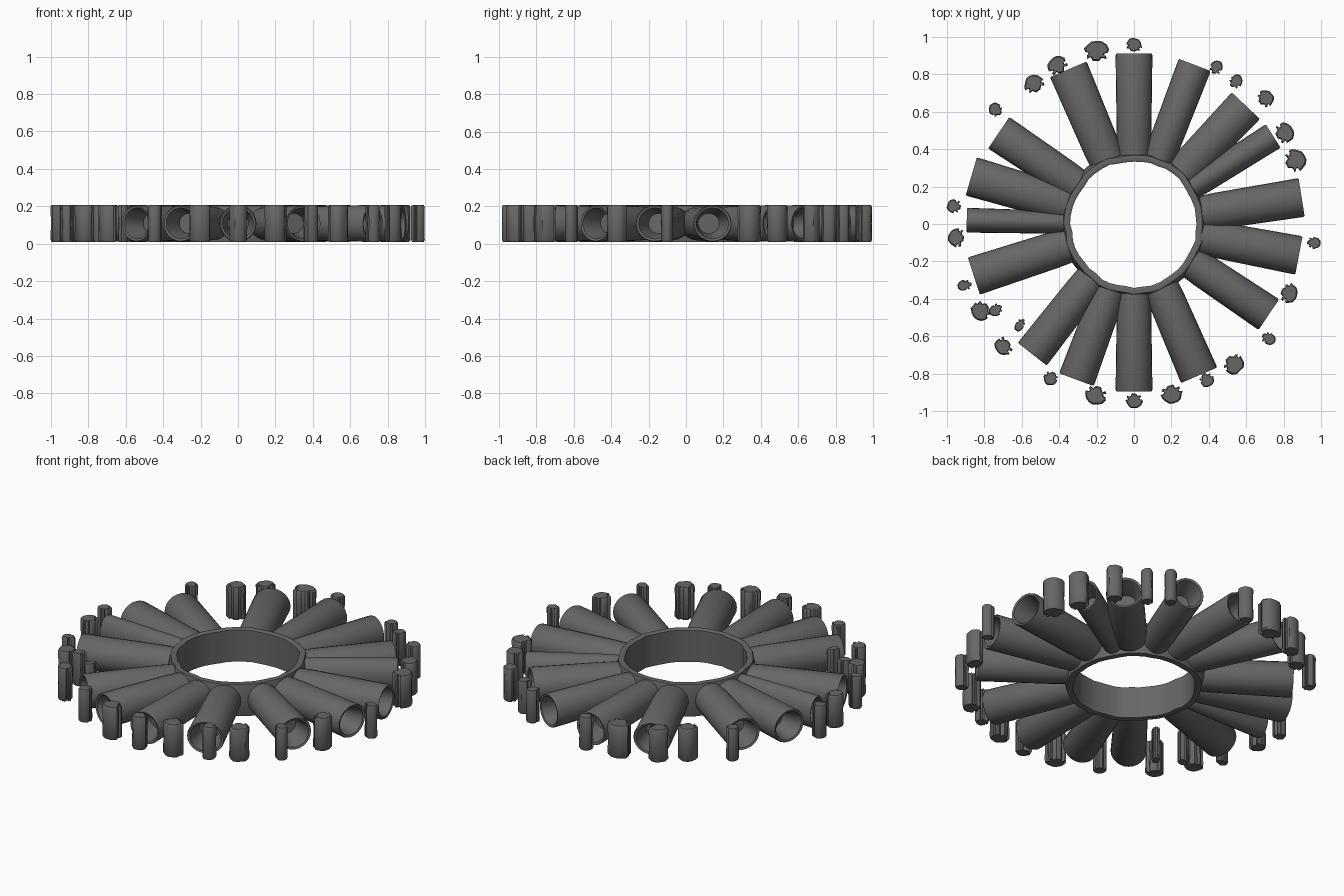
import bpy, bmesh, math, random
from mathutils import Vector

if "Cube" in bpy.data.objects:
    bpy.data.objects.remove(bpy.data.objects["Cube"])

random.seed(4)
Z0, Z1 = 0.01, 0.207
ZM, H = (Z0 + Z1) / 2, (Z1 - Z0) / 2

grey = bpy.data.materials.new("warm dark grey")
grey.diffuse_color = (0.14, 0.135, 0.13, 1)
grey.use_nodes = True
grey.node_tree.nodes["Principled BSDF"].inputs["Base Color"].default_value = grey.diffuse_color


def finish(name, bm, angle=40):
    bmesh.ops.recalc_face_normals(bm, faces=bm.faces)
    me = bpy.data.meshes.new(name)
    bm.to_mesh(me)
    bm.free()
    me.materials.append(grey)
    ob = bpy.data.objects.new(name, me)
    bpy.context.collection.objects.link(ob)
    bpy.ops.object.select_all(action='DESELECT')
    ob.select_set(True)
    bpy.context.view_layer.objects.active = ob
    bpy.ops.object.shade_smooth_by_angle(angle=math.radians(angle))
    return ob


def loft(bm, rings, close=False):
    n = len(rings[0])
    pairs = list(zip(rings, rings[1:])) + ([(rings[-1], rings[0])] if close else [])
    for a, b in pairs:
        for i in range(n):
            j = (i + 1) % n
            bm.faces.new((a[i], a[j], b[j], b[i]))


# central ring, slightly uneven wall
bm = bmesh.new()
N = 48
inner = [0.337 + random.uniform(-0.006, 0.006) for _ in range(N)]
rings = []
for out, z in ((0, Z0), (0, Z1 - 0.006), (0.010, Z1), (0.034, Z1 - 0.004),
               (0.055, ZM), (0.034, Z0)):
    rings.append([bm.verts.new(((r + out) * math.cos(i * math.tau / N),
                                (r + out) * math.sin(i * math.tau / N), z))
                  for i, r in enumerate(inner)])
loft(bm, rings, True)
finish("central_ring", bm, 50)


# radial tubes with a dished outer end: (angle, outer radius, width factor)
def tube(k, ang, r_end, w):
    bm = bmesh.new()
    a = math.radians(ang)
    d, s = Vector((math.cos(a), math.sin(a), 0)), Vector((-math.sin(a), math.cos(a), 0))
    n = 24
    rings = []
    for r, rad in ((0.352, 0.087), (0.45, 0.092), (r_end - 0.01, H), (r_end, H * 0.96),
                   (r_end - 0.004, H * 0.84), (r_end - 0.06, H * 0.68),
                   (r_end - 0.13, H * 0.55)):
        rings.append([bm.verts.new(d * r + s * (rad * w * math.cos(t * math.tau / n))
                                   + Vector((0, 0, ZM + rad * math.sin(t * math.tau / n))))
                      for t in range(n)])
    loft(bm, rings)
    bm.faces.new(rings[0])
    bm.faces.new(rings[-1])
    finish("tube_%02d" % k, bm)


TUBES = [(90, .91, 1), (69.1, .91, .93), (46.6, .87, 1.05), (32.3, .88, .75),
         (9, .907, 1.06), (-10.8, .897, 1.06), (-33.9, .868, 1), (-66.7, .88, 1.07),
         (-90, .894, 1), (-110.3, .887, 1), (-128, .883, 1), (-162, .9, 1.06),
         (178.7, .894, .67), (163.7, .906, 1.08), (146, .872, 1.03), (113, .898, 1.08)]
for k, t in enumerate(TUBES):
    tube(k, *t)

# small mushroom-shaped posts around the rim: (x, y, width)
HALF = [(0, 1), (.4, .93), (.75, .65), (.95, .2), (.98, -.15), (.72, -.2), (.66, -.38),
        (.86, -.5), (.78, -.75), (.48, -.62), (.36, -.8), (.25, -1)]
PROFILE = HALF + [(-x, y) for x, y in reversed(HALF[1:])]


def post(k, x, y, w):
    bm = bmesh.new()
    a = math.atan2(y, x) + random.uniform(-0.25, 0.25)
    d, s = Vector((math.cos(a), math.sin(a), 0)), Vector((-math.sin(a), math.cos(a), 0))
    outline = [(px * random.uniform(.88, 1.06), py * random.uniform(.9, 1.04))
               for px, py in PROFILE]
    depth = max(w * 0.42, 0.038)
    rings = []
    for z, f in ((Z0, .86), (Z0 + .01, 1), (ZM, .97), (Z1 - .01, 1), (Z1, .86)):
        rings.append([bm.verts.new(Vector((x, y, z)) + s * (px * f * w / 2) + d * (py * f * depth))
                      for px, py in outline])
    loft(bm, rings)
    bm.faces.new(rings[0])
    bm.faces.new(rings[-1])
    finish("rim_post_%02d" % k, bm)


POSTS = [(0, .957, .09), (-.2, .925, .135), (-.41, .85, .11), (-.535, .75, .115),
         (-.74, .612, .075), (-.963, .096, .075), (-.95, -.073, .105), (-.907, -.328, .06),
         (-.82, -.465, .115), (-.74, -.46, .065), (-.7, -.655, .105), (-.61, -.54, .05),
         (-.445, -.825, .08), (-.205, -.915, .12), (0, -.945, .095), (.203, -.91, .12),
         (.39, -.835, .08), (.535, -.75, .12), (.72, -.613, .07), (.83, -.37, .11),
         (.963, -.1, .065), (.865, .34, .13), (.805, .487, .115), (.705, .672, .1),
         (.545, .763, .07), (.44, .838, .07)]
for k, p in enumerate(POSTS):
    post(k, *p)
